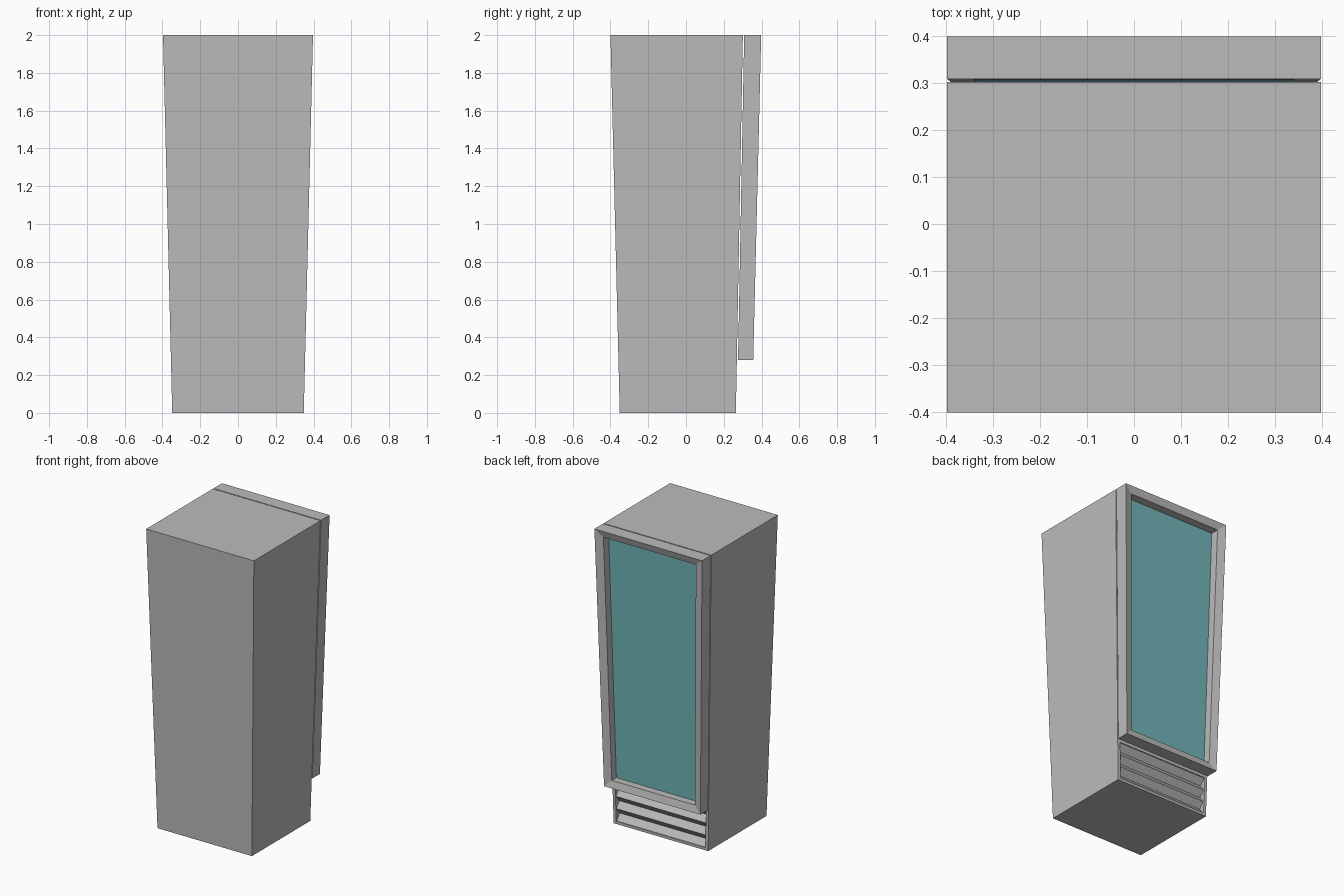
import bpy
import bmesh

cube = bpy.data.objects.get("Cube")
if cube:
    bpy.data.objects.remove(cube, do_unlink=True)

HALF = 0.397          # half width at the top
HEIGHT = 2.0
BASE_SCALE = 0.877    # footprint at the floor relative to the top


def material(name, rgb):
    m = bpy.data.materials.new(name)
    m.use_nodes = True
    m.diffuse_color = (*rgb, 1)
    bsdf = next(n for n in m.node_tree.nodes if n.type == 'BSDF_PRINCIPLED')
    bsdf.inputs["Base Color"].default_value = (*rgb, 1)
    return m


grey = material("cabinet grey", (0.5, 0.5, 0.5))
teal = material("teal glass", (0.17, 0.47, 0.49))


def taper(z):
    return BASE_SCALE + (1 - BASE_SCALE) * z / HEIGHT


def finish(bm, name, mat):
    """Narrow the part towards the floor and make it an object."""
    for v in bm.verts:
        f = taper(v.co.z)
        v.co.x *= f
        v.co.y *= f
    bmesh.ops.recalc_face_normals(bm, faces=bm.faces)
    mesh = bpy.data.meshes.new(name)
    bm.to_mesh(mesh)
    bm.free()
    mesh.materials.append(mat)
    ob = bpy.data.objects.new(name, mesh)
    bpy.context.collection.objects.link(ob)
    return ob


def prism(name, mat, profile, half_x):
    """Extrude a (y, z) profile across the width."""
    bm = bmesh.new()
    face = bm.faces.new([bm.verts.new((-half_x, y, z)) for y, z in profile])
    new = bmesh.ops.extrude_face_region(bm, geom=[face])["geom"]
    for v in new:
        if isinstance(v, bmesh.types.BMVert):
            v.co.x = half_x
    return finish(bm, name, mat)


def box_profile(y0, y1, z0, z1):
    return [(y0, z0), (y1, z0), (y1, z1), (y0, z1)]


# Cabinet body
body = prism("cabinet_body", grey, box_profile(-0.4, 0.301, 0, HEIGHT), HALF)

# Zigzag vent louvres cut into the body below the door
LOUVRES, LOW, HIGH = 3, 0.018, 0.264
pitch = (HIGH - LOW) / LOUVRES
profile = [(0.34, HIGH), (0.34, LOW)]
for i in range(LOUVRES):
    z = LOW + i * pitch
    profile += [(0.294, z), (0.258, z + pitch / 2)]
profile.append((0.294, HIGH))
cutter = prism("vent_cutter", grey, profile, HALF - 0.022)
cutter.hide_render = True
cutter.hide_set(True)
cutter.display_type = 'WIRE'
mod = body.modifiers.new("vent", 'BOOLEAN')
mod.operation = 'DIFFERENCE'
mod.solver = 'EXACT'
mod.object = cutter

# Apply the cut and drop the cutter
bpy.context.view_layer.objects.active = body
body.select_set(True)
bpy.ops.object.modifier_apply(modifier=mod.name)
bpy.data.objects.remove(cutter, do_unlink=True)

# Door frame: rectangular loops (inset, y) with a face sloping inward
DOOR_LOW, BACK, FRONT = 0.28, 0.308, 0.398
RIM = 0.055


def rectangle(bm, inset, y):
    x, z0, z1 = HALF - inset, DOOR_LOW + inset * 0.85, HEIGHT - inset * 0.85
    return [bm.verts.new(p) for p in ((-x, y, z0), (x, y, z0), (x, y, z1), (-x, y, z1))]


bm = bmesh.new()
loops = [rectangle(bm, *p) for p in
         ((RIM, BACK), (0, BACK), (0, FRONT), (RIM, FRONT - 0.014))]
for a, b in zip(loops, loops[1:] + loops[:1]):
    for i in range(4):
        j = (i + 1) % 4
        bm.faces.new((a[i], a[j], b[j], b[i]))
finish(bm, "door_frame", grey)

# Glass pane set deep inside the frame
edge = RIM * 0.85
prism("door_glass", teal,
      box_profile(BACK + 0.002, 0.329, DOOR_LOW + edge, HEIGHT - edge), HALF - RIM)
